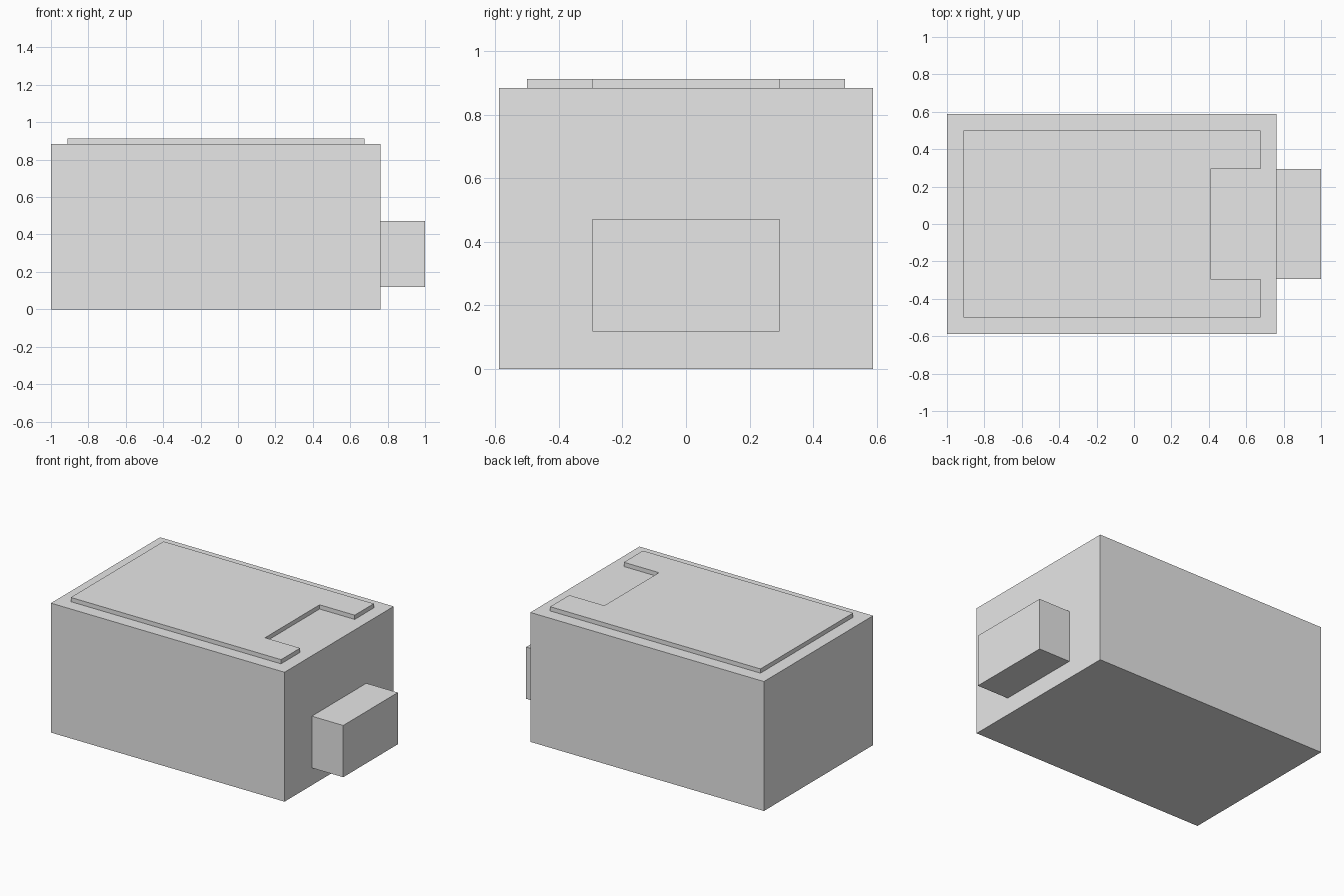
import bpy
import bmesh

default = bpy.data.objects.get("Cube")
if default:
    bpy.data.objects.remove(default, do_unlink=True)

# Single plain grey finish
grey = bpy.data.materials.new("light_grey")
grey.use_nodes = True
colour = (0.8, 0.8, 0.8, 1.0)
grey.diffuse_color = colour
grey.node_tree.nodes["Principled BSDF"].inputs["Base Color"].default_value = colour


def prism(name, outline, bottom, top):
    """Extrude a flat outline upward into a solid with flat faces."""
    bm = bmesh.new()
    base = bm.faces.new([bm.verts.new((x, y, bottom)) for x, y in outline])
    result = bmesh.ops.extrude_face_region(bm, geom=[base], use_keep_orig=True)
    raised = [v for v in result["geom"] if isinstance(v, bmesh.types.BMVert)]
    bmesh.ops.translate(bm, verts=raised, vec=(0, 0, top - bottom))
    bmesh.ops.recalc_face_normals(bm, faces=bm.faces)
    mesh = bpy.data.meshes.new(name)
    bm.to_mesh(mesh)
    bm.free()
    mesh.materials.append(grey)
    obj = bpy.data.objects.new(name, mesh)
    bpy.context.collection.objects.link(obj)
    return obj


def rectangle(left, right, half_depth):
    return [(left, -half_depth), (right, -half_depth),
            (right, half_depth), (left, half_depth)]


body_end = 0.763
body_top = 0.883

# Main body
prism("body", rectangle(-1, body_end, 0.588), 0, body_top)

# Block on the end wall
prism("end_block", rectangle(body_end, 1, 0.294), 0.118, 0.471)

# Raised top panel, notched at one end; half outline mirrored across y
half = [(-0.912, -0.5), (0.675, -0.5), (0.675, -0.294), (0.41, -0.294)]
panel = half + [(x, -y) for x, y in reversed(half)]
prism("top_panel", panel, body_top, 0.912)
